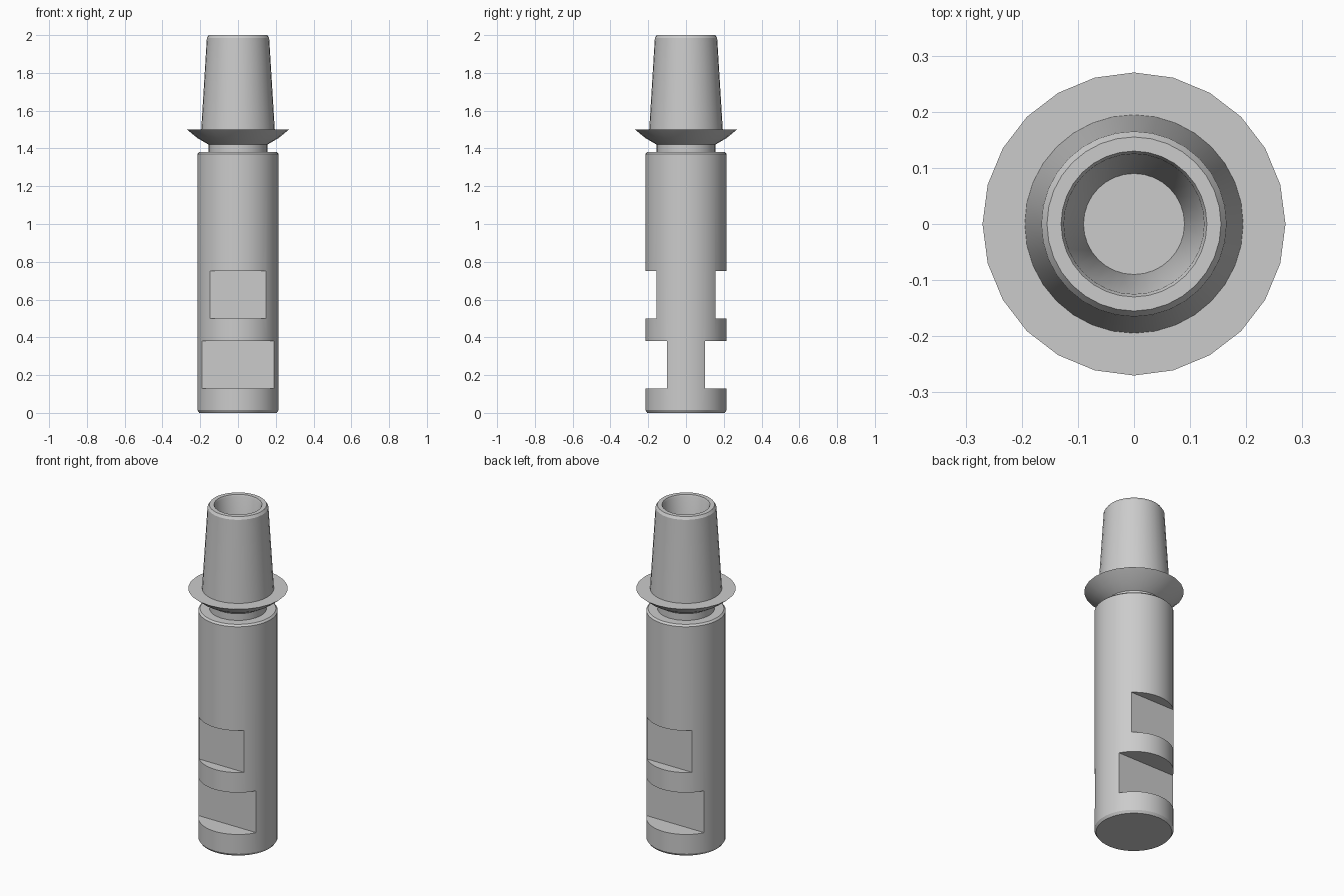
import bpy, bmesh, math
from mathutils import Matrix

cube = bpy.data.objects.get("Cube")
if cube:
    bpy.data.objects.remove(cube, do_unlink=True)

steel = bpy.data.materials.new("steel_grey")
steel.use_nodes = True
GREY = (0.6, 0.6, 0.6, 1)
steel.diffuse_color = GREY
steel.node_tree.nodes["Principled BSDF"].inputs["Base Color"].default_value = GREY


def add_object(name, bm):
    bmesh.ops.recalc_face_normals(bm, faces=bm.faces)
    mesh = bpy.data.meshes.new(name)
    bm.to_mesh(mesh)
    bm.free()
    mesh.materials.append(steel)
    obj = bpy.data.objects.new(name, mesh)
    bpy.context.collection.objects.link(obj)
    return obj


def lathe(name, profile, sides):
    """Turn a (radius, height) profile around z."""
    bm = bmesh.new()
    verts = [bm.verts.new((r, 0, z)) for r, z in profile]
    edges = [bm.edges.new(pair) for pair in zip(verts, verts[1:])]
    bmesh.ops.spin(bm, geom=verts + edges, cent=(0, 0, 0), axis=(0, 0, 1),
                   angle=math.tau, steps=sides, use_merge=False)
    bmesh.ops.remove_doubles(bm, verts=bm.verts, dist=0.0005)
    return add_object(name, bm)


def activate(obj):
    bpy.ops.object.select_all(action='DESELECT')
    obj.select_set(True)
    bpy.context.view_layer.objects.active = obj


# Cylindrical body with small chamfers
body = lathe("body", [(0, 0), (0.205, 0), (0.215, 0.015), (0.215, 1.37),
                      (0.205, 1.38), (0, 1.38)], 48)

# Wrench flats on front and back: (distance from axis, bottom, top)
for depth, low, high in [(0.155, 0.5, 0.75), (0.1, 0.13, 0.38)]:
    for side in (-1, 1):
        bm = bmesh.new()
        place = (Matrix.Translation((0, side * (depth + 0.1), (low + high) / 2))
                 @ Matrix.Diagonal((0.6, 0.2, high - low, 1)))
        bmesh.ops.create_cube(bm, size=1, matrix=place)
        cutter = add_object("flat_cutter", bm)
        cutter.hide_render = True
        activate(body)
        mod = body.modifiers.new("flat", 'BOOLEAN')
        mod.operation = 'DIFFERENCE'
        mod.solver = 'EXACT'
        mod.object = cutter
        bpy.ops.object.modifier_apply(modifier=mod.name)
        bpy.data.objects.remove(cutter, do_unlink=True)

# Neck and flared collar
collar = lathe("neck_and_collar", [(0, 1.37), (0.155, 1.37), (0.155, 1.42),
                                   (0.215, 1.455), (0.27, 1.5), (0, 1.5)], 24)

# Tapered hollow pin with a narrowing bore
pin = lathe("tapered_pin", [(0, 1.495), (0.195, 1.495), (0.165, 1.985),
                            (0.155, 2), (0.13, 2), (0.125, 1.99),
                            (0.09, 1.51), (0, 1.51)], 32)

for part in (body, collar, pin):
    activate(part)
    bpy.ops.object.shade_smooth_by_angle(angle=math.radians(30))
